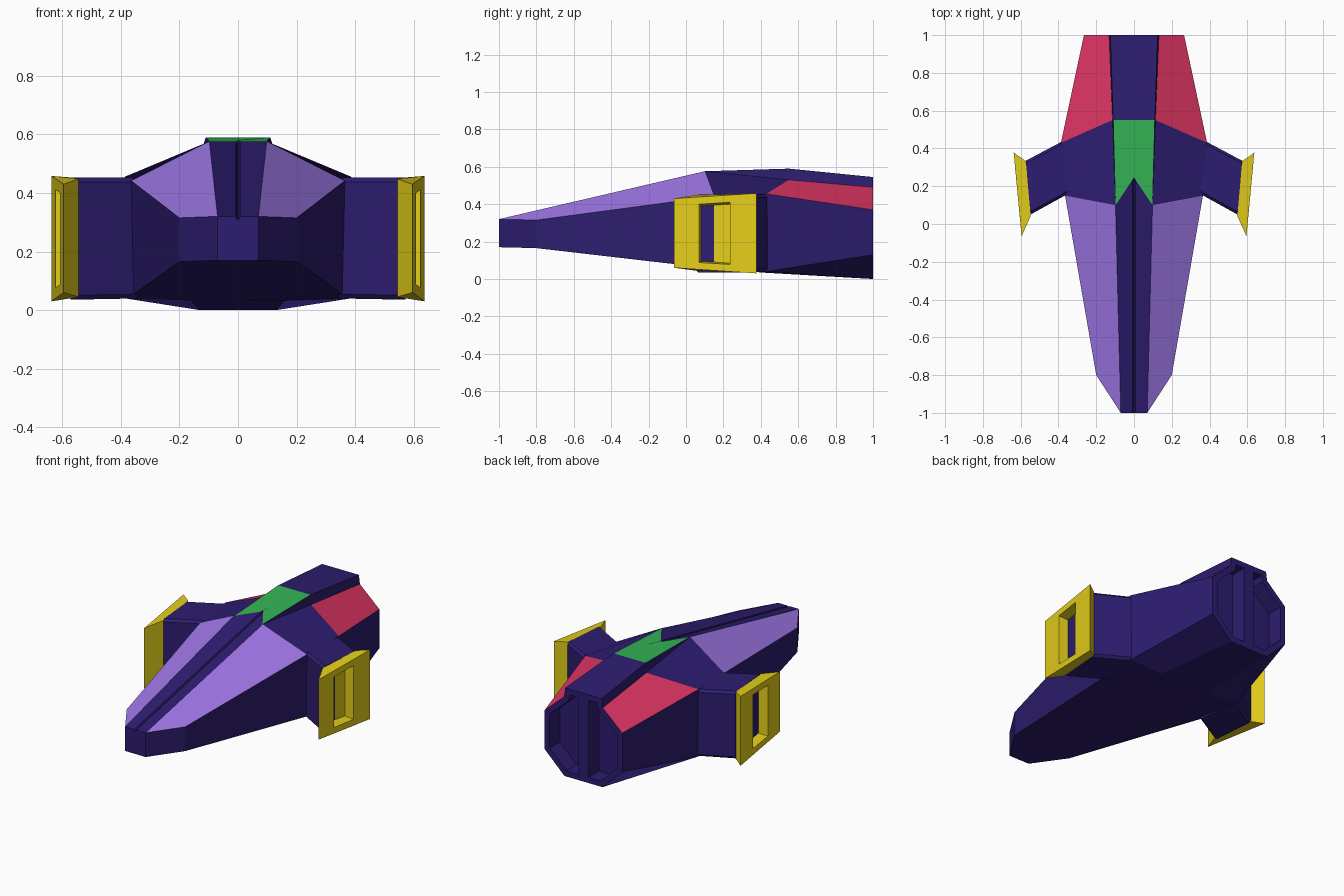
import bpy
import bmesh
from mathutils import Vector

if "Cube" in bpy.data.objects:
    bpy.data.objects.remove(bpy.data.objects["Cube"])


def material(name, rgb):
    m = bpy.data.materials.new(name)
    m.diffuse_color = (*rgb, 1)
    m.use_nodes = True
    m.node_tree.nodes["Principled BSDF"].inputs["Base Color"].default_value = m.diffuse_color
    return m


INDIGO = material("indigo", (0.026, 0.012, 0.16))
VIOLET = material("violet", (0.36, 0.19, 0.83))
GREEN = material("green", (0.034, 0.46, 0.09))
RED = material("red", (0.70, 0.034, 0.12))
YELLOW = material("yellow", (0.78, 0.62, 0.01))


def finish(bm, name, mats):
    """Mirror the right half across x = 0 and make the object."""
    dup = bmesh.ops.duplicate(bm, geom=bm.verts[:] + bm.edges[:] + bm.faces[:])
    for g in dup["geom"]:
        if isinstance(g, bmesh.types.BMVert):
            g.co.x *= -1
    bmesh.ops.remove_doubles(bm, verts=bm.verts[:], dist=0.0005)
    bmesh.ops.recalc_face_normals(bm, faces=bm.faces[:])
    me = bpy.data.meshes.new(name)
    bm.to_mesh(me)
    bm.free()
    for m in mats:
        me.materials.append(m)
    ob = bpy.data.objects.new(name, me)
    bpy.context.collection.objects.link(ob)
    return ob


def rings_object(name, rings, mat):
    """Skin a chain of equal rings, capping both ends."""
    bm = bmesh.new()
    vs = [[bm.verts.new(p) for p in r] for r in rings]
    n = len(vs[0])
    for a, b in zip(vs, vs[1:]):
        for i in range(n):
            j = (i + 1) % n
            bm.faces.new((a[i], a[j], b[j], b[i]))
    bm.faces.new(vs[0])
    bm.faces.new(vs[-1])
    return finish(bm, name, [mat])


# Hull: named corners of the right half
P = dict(
    nc=(0, -1, .17), nb=(.07, -1, .17), nt=(.07, -1, .32),
    s0=(.007, -1, .32), k0=(0, -1, .305),
    s1=(.007, .235, .575), k1=(0, .235, .56), apex=(0, .245, .58),
    v=(.098, .1, .576),
    cc=(0, -.8, .165), cb=(.2, -.8, .165), ct=(.2, -.8, .315),
    h1=(.365, .15, .442), l1=(.355, .15, .055), c1=(0, .15, .055),
    h2=(.387, .43, .455), l2=(.385, .43, .04), b2=(.16, .43, .033), c2=(0, .43, .033),
    gc=(0, .55, .59), g=(.11, .55, .59), q=(.114, .55, .53),
    tc=(0, 1, .545), t3=(.125, 1, .545), q3=(.132, 1, .49),
    r3=(.265, 1, .37), l3=(.265, 1, .13), b3=(.13, 1, 0), c3=(0, 1, 0),
)
PANELS = {
    0: ["nt s0 s1 v", "s0 k0 k1 s1", "s1 k1 apex",          # nose valley and seam
        "k0 s0 nt nb nc", "nt ct cb nb", "ct h1 l1 cb",     # nose and flanks
        "v q h2 h1", "v g q", "g t3 q3 q", "gc tc t3 g",    # roof and rear spine
        "h1 h2 l2 l1", "h2 r3 l3 l2",                       # rear sides
        "nc nb cb cc", "cc cb l1 c1", "c1 l1 l2 b2 c2",     # belly
        "l2 l3 b3 b2", "b2 b3 c3 c2"],
    1: ["nt v h1 ct"],
    2: ["v s1 apex gc g"],
    3: ["q q3 r3 h2"],
}
bm = bmesh.new()
V = {k: bm.verts.new(p) for k, p in P.items()}
for mi, panels in PANELS.items():
    for s in panels:
        bm.faces.new([V[k] for k in s.split()]).material_index = mi

# Rear face with one recessed exhaust bay per side
rear = bm.faces.new([V[k] for k in "tc t3 q3 r3 l3 b3 c3".split()])
rear.normal_update()
bmesh.ops.inset_individual(bm, faces=[rear], thickness=0.035, use_even_offset=True)
bay = bmesh.ops.extrude_discrete_faces(bm, faces=[rear])["faces"][0]
for v in bay.verts:
    v.co.y -= 0.1
finish(bm, "hull", [INDIGO, VIOLET, GREEN, RED])


# Stub wings: chamfered box section from hull to pod
def wing_ring(front, back, lo, hi, c=0.015):
    f, b = Vector(front), Vector(back)
    d = (b - f).normalized() * c
    pts = [(f, lo + c), (f, hi - c), (f + d, hi), (b - d, hi),
           (b, hi - c), (b, lo + c), (b - d, lo), (f + d, lo)]
    return [(p.x, p.y, z) for p, z in pts]


rings_object("wings", [
    wing_ring((.34, .165), (.375, .44), .04, .452),
    wing_ring((.548, .05), (.573, .335), .036, .452),
], INDIGO)


# Wing-tip pods: flared plate with a deep slot in the outer face
def pod_ring(front, back, zf, zb):
    return [(*front, zf[0]), (*front, zf[1]), (*back, zb[1]), (*back, zb[0])]


rings_object("wing_tip_pods", [
    pod_ring((.545, .048), (.573, .333), (.045, .448), (.04, .453)),
    pod_ring((.595, -.065), (.637, .378), (.06, .43), (.03, .458)),
    pod_ring((.608, .07), (.623, .235), (.088, .4), (.078, .41)),
    pod_ring((.55, .08), (.565, .235), (.095, .39), (.085, .4)),
], YELLOW)
